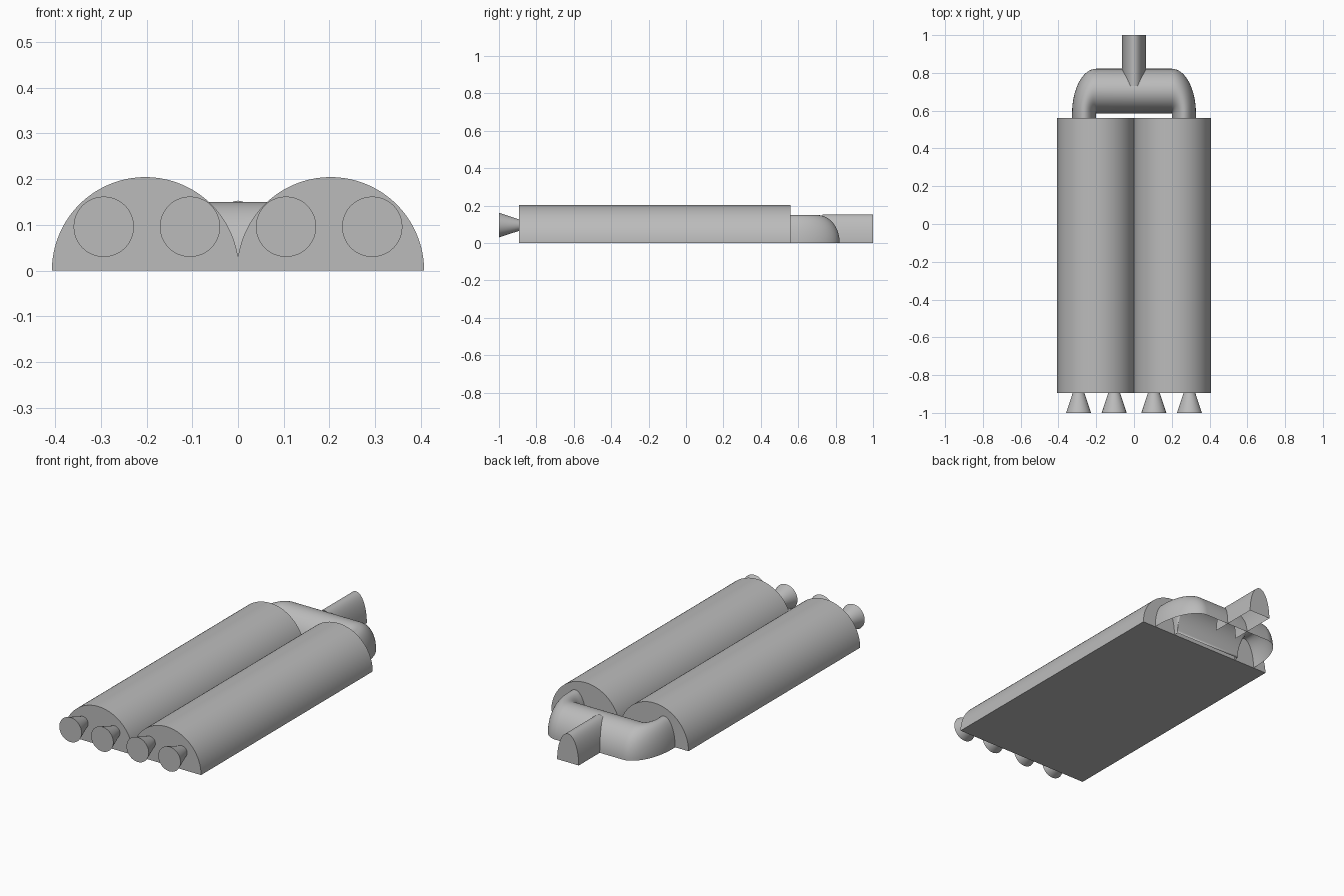
import bpy, bmesh
from math import sin, cos, pi, radians
from mathutils import Vector, Matrix

if "Cube" in bpy.data.objects:
    bpy.data.objects.remove(bpy.data.objects["Cube"])

metal = bpy.data.materials.new("grey_metal")
metal.use_nodes = True
GREY = (0.5, 0.5, 0.5, 1)
metal.diffuse_color = GREY
metal.node_tree.nodes["Principled BSDF"].inputs["Base Color"].default_value = GREY


def finish(name, bm):
    bmesh.ops.remove_doubles(bm, verts=bm.verts, dist=1e-5)
    bmesh.ops.recalc_face_normals(bm, faces=bm.faces)
    mesh = bpy.data.meshes.new(name)
    bm.to_mesh(mesh)
    bm.free()
    mesh.materials.append(metal)
    obj = bpy.data.objects.new(name, mesh)
    bpy.context.collection.objects.link(obj)
    bpy.ops.object.select_all(action="DESELECT")
    obj.select_set(True)
    bpy.context.view_layer.objects.active = obj
    bpy.ops.object.shade_smooth_by_angle(angle=radians(35))
    return obj


def arch(inner, outer, height, steps=32):
    """Half-ellipse standing on the ground between two points."""
    inner, outer = Vector(inner), Vector(outer)
    points = []
    for i in range(steps + 1):
        a = pi * i / steps
        p = inner.lerp(outer, (1 - cos(a)) / 2)
        points.append((p.x, p.y, height * sin(a)))
    return points


def loft(name, sections, caps=(), floor=False):
    """Skin the sections in order, with optional end caps and floor."""
    bm = bmesh.new()
    rows = [[bm.verts.new(p) for p in s] for s in sections]
    for a, b in zip(rows, rows[1:]):
        for i in range(len(a) - 1):
            bm.faces.new((a[i], a[i + 1], b[i + 1], b[i]))
        if floor:
            bm.faces.new((a[0], b[0], b[-1], a[-1]))
    for i in caps:
        bm.faces.new(rows[i])
    return finish(name, bm)


# Two half-round tanks lying side by side, slightly overlapping
TANK_X, TANK_R, FRONT, BACK = 0.2025, 0.2045, -0.894, 0.56
for side, label in ((1, "left"), (-1, "right")):
    x = side * TANK_X
    loft(label + "_tank",
         [arch((x - TANK_R, y), (x + TANK_R, y), TANK_R, 64) for y in (FRONT, BACK)],
         caps=(0, -1), floor=True)

    # Flared nozzles on the front of each tank
    for where, nx in (("inner", 0.105), ("outer", 0.2935)):
        bm = bmesh.new()
        place = Matrix.Translation((side * nx, (FRONT - 1) / 2, 0.096)) @ Matrix.Rotation(pi / 2, 4, "X")
        bmesh.ops.create_cone(bm, cap_ends=True, segments=48, radius1=0.031,
                              radius2=0.066, depth=1 + FRONT, matrix=place)
        finish(f"{label}_{where}_nozzle", bm)

# Open-bottomed U-shaped pipe joining the tanks at the back
PIVOT_X, PIVOT_Y, LEG, BAR, HEIGHT = 0.2, 0.585, 0.128, 0.237, 0.15


def half_pipe(side):
    px = side * PIVOT_X
    rows = [arch((px, BACK), (px + side * LEG, BACK), HEIGHT)]
    for i in range(17):
        t = pi / 2 * i / 16
        rows.append(arch((px, PIVOT_Y),
                         (px + side * LEG * cos(t), PIVOT_Y + BAR * sin(t)), HEIGHT))
    return rows


loft("manifold_pipe", half_pipe(1) + half_pipe(-1)[::-1])

# Outlet stub with a closed end
loft("outlet_pipe",
     [arch((-0.064, y), (0.064, y), 0.153) for y in (0.73, 1.0)], caps=(-1,))
